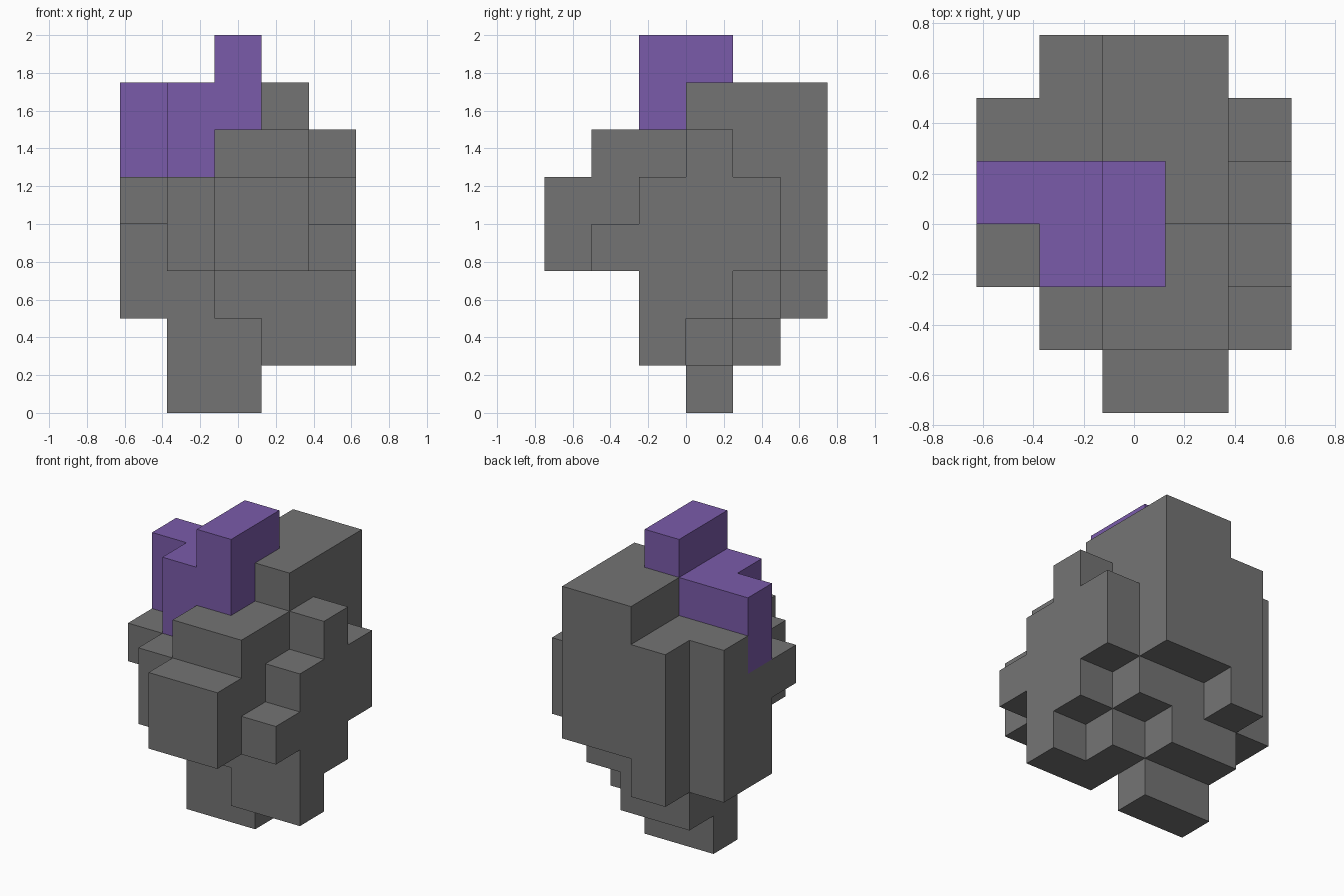
import bpy
import bmesh
from itertools import product
from mathutils import Vector

CELL = 0.25
ORIGIN = Vector((-0.625, -0.75, 0))

if "Cube" in bpy.data.objects:
    bpy.data.objects.remove(bpy.data.objects["Cube"])


def material(name, rgb):
    mat = bpy.data.materials.new(name)
    mat.use_nodes = True
    mat.diffuse_color = (*rgb, 1)
    mat.node_tree.nodes["Principled BSDF"].inputs["Base Color"].default_value = (*rgb, 1)
    return mat


def cells(blocks):
    """All grid cells filled by blocks given as inclusive x, y and z ranges."""
    filled = set()
    for (xa, xb), (ya, yb), (za, zb) in blocks:
        filled.update(product(range(xa, xb + 1), range(ya, yb + 1), range(za, zb + 1)))
    return filled


def build(name, own, solid, mat):
    """Skin the outside of a part, skipping faces buried against any cell."""
    bm = bmesh.new()
    for cell in own:
        centre = Vector(cell) + Vector((0.5, 0.5, 0.5))
        for axis, side in product(range(3), (-1, 1)):
            normal = Vector((0, 0, 0))
            normal[axis] = side
            if tuple(int(c + n) for c, n in zip(cell, normal)) in solid:
                continue
            u = Vector((0, 0, 0))
            u[(axis + 1) % 3] = 0.5
            v = normal.cross(u)
            corners = (-u - v, u - v, u + v, v - u)
            bm.faces.new([bm.verts.new(ORIGIN + CELL * (centre + normal / 2 + c))
                          for c in corners])
    bmesh.ops.remove_doubles(bm, verts=bm.verts, dist=0.001)
    # merge flat neighbouring squares into large clean faces
    bmesh.ops.dissolve_limit(bm, angle_limit=0.01, verts=bm.verts, edges=bm.edges)
    mesh = bpy.data.meshes.new(name)
    bm.to_mesh(mesh)
    bm.free()
    mesh.materials.append(mat)
    bpy.context.collection.objects.link(bpy.data.objects.new(name, mesh))


body = cells([
    # central mass and its upper rear block
    ((1, 3), (1, 4), (3, 4)),
    ((2, 3), (1, 3), (5, 5)),
    ((2, 3), (4, 5), (3, 6)),
    ((3, 3), (3, 3), (6, 6)),
    # front block
    ((2, 3), (0, 0), (3, 4)),
    # right rear steps
    ((1, 1), (4, 5), (2, 5)),
    ((0, 0), (4, 4), (2, 5)),
    ((0, 0), (3, 3), (2, 4)),
    ((0, 0), (2, 2), (4, 4)),
    # left side steps
    ((4, 4), (1, 1), (3, 3)),
    ((4, 4), (2, 2), (1, 4)),
    ((4, 4), (3, 3), (2, 5)),
    ((4, 4), (4, 4), (3, 4)),
    # stepped underside and foot
    ((2, 3), (2, 4), (2, 2)),
    ((1, 2), (3, 4), (1, 2)),
    ((3, 3), (2, 3), (1, 1)),
    ((1, 2), (3, 3), (0, 0)),
])

crest = cells([
    ((0, 0), (3, 3), (5, 6)),
    ((1, 1), (2, 3), (5, 6)),
    ((2, 2), (2, 3), (6, 7)),
])

build("body", body, body | crest, material("grey", (0.175, 0.175, 0.175)))
build("crest", crest, body | crest, material("purple", (0.195, 0.105, 0.4)))
